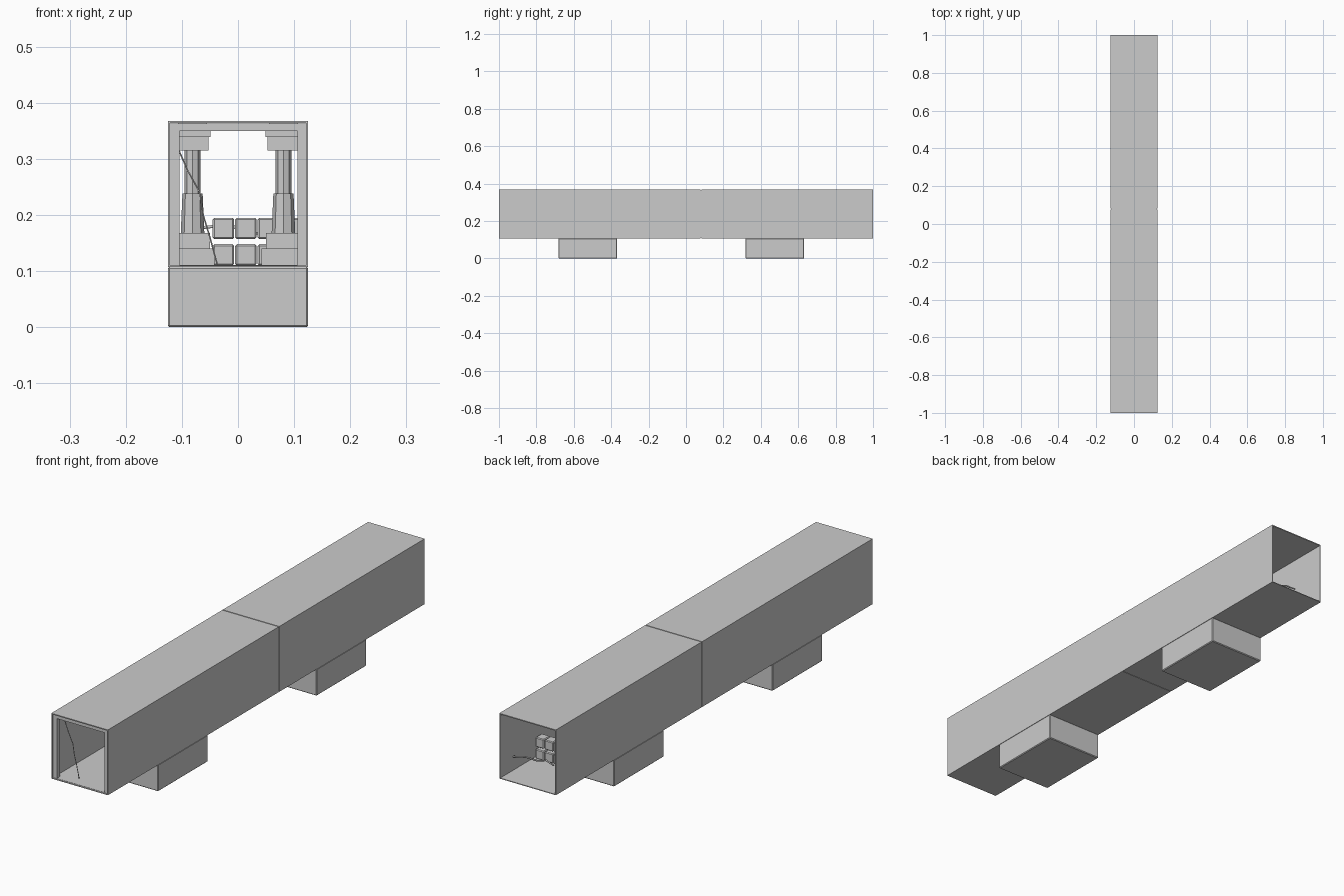
import bpy, bmesh, math
from mathutils import Vector

if "Cube" in bpy.data.objects:
    bpy.data.objects.remove(bpy.data.objects["Cube"])


def box(name, x0, x1, y0, y1, z0, z1, bevel=0.0):
    bm = bmesh.new()
    bmesh.ops.create_cube(bm, size=1)
    for v in bm.verts:
        v.co = Vector(((x0 + x1) / 2 + v.co.x * (x1 - x0),
                       (y0 + y1) / 2 + v.co.y * (y1 - y0),
                       (z0 + z1) / 2 + v.co.z * (z1 - z0)))
    if bevel:
        bmesh.ops.bevel(bm, geom=bm.edges[:], offset=bevel, segments=1, affect='EDGES')
    return to_object(name, bm)


def to_object(name, bm):
    me = bpy.data.meshes.new(name)
    bm.to_mesh(me)
    bm.free()
    ob = bpy.data.objects.new(name, me)
    bpy.context.collection.objects.link(ob)
    return ob


def tube(name, outer, inner, y0, y1):
    """Open rectangular tube along y; rectangles are (x0, x1, z0, z1)."""
    bm = bmesh.new()
    rings = []
    for r, y in ((outer, y0), (outer, y1), (inner, y1), (inner, y0)):
        a, b, c, d = r
        rings.append([bm.verts.new((x, y, z)) for x, z in ((a, c), (b, c), (b, d), (a, d))])
    for i in range(4):
        p, q = rings[i], rings[(i + 1) % 4]
        for j in range(4):
            k = (j + 1) % 4
            bm.faces.new((p[j], p[k], q[k], q[j]))
    bmesh.ops.recalc_face_normals(bm, faces=bm.faces[:])
    return to_object(name, bm)


def cylinder(name, x, y, z0, z1, r0, r1, sides=8):
    bm = bmesh.new()
    bmesh.ops.create_cone(bm, cap_ends=True, segments=sides, radius1=r0, radius2=r1, depth=z1 - z0)
    bmesh.ops.translate(bm, verts=bm.verts, vec=(x, y, (z0 + z1) / 2))
    return to_object(name, bm)


def cable(name, points, radius):
    cu = bpy.data.curves.new(name, 'CURVE')
    cu.dimensions = '3D'
    cu.bevel_depth = radius
    cu.bevel_resolution = 1
    cu.use_fill_caps = True
    sp = cu.splines.new('POLY')
    sp.points.add(len(points) - 1)
    for p, co in zip(sp.points, points):
        p.co = (*co, 1)
    ob = bpy.data.objects.new(name, cu)
    bpy.context.collection.objects.link(ob)


# Hollow body in two lengths with a narrow joint
OUT = (-0.125, 0.125, 0.107, 0.368)
INN = (-0.121, 0.121, 0.110, 0.364)
tube("front_shell", OUT, INN, -1.0, 0.077)
tube("rear_shell", OUT, INN, 0.082, 1.0)
tube("joint_liner", (-0.123, 0.123, 0.1085, 0.366), INN, 0.07, 0.09)

# Recessed frame in the front opening
tube("front_frame", (-0.121, 0.1215, 0.1085, 0.3635), (-0.104, 0.106, 0.111, 0.350), -0.995, -0.975)

# Undercarriage blocks
for name, y in (("front_undercarriage", -0.525), ("rear_undercarriage", 0.475)):
    box(name, -0.125, 0.125, y - 0.157, y + 0.157, 0.0, 0.108, 0.003)

# Stepped interior columns
Y = 0.3
for side, s in (("left", -1), ("right", 1)):
    x = 0.081 * s
    for part, half, z0, z1 in (("plinth", 0.039, 0.11, 0.14), ("base", 0.031, 0.14, 0.168),
                               ("capital", 0.028, 0.315, 0.339), ("top_slab", 0.032, 0.339, 0.350),
                               ("ceiling_pad", 0.026, 0.350, 0.365)):
        box(f"{side}_column_{part}", x - half, x + half if s < 0 else min(x + half, 0.121),
            Y - half, Y + half, z0, z1)
    cylinder(f"{side}_column_sleeve", x, Y, 0.168, 0.238, 0.021, 0.018)
    cylinder(f"{side}_column_shaft", x, Y, 0.238, 0.315, 0.014, 0.014)

# Two rows of crates near the rear, with a gap between the rows
for row, z in enumerate((0.110, 0.157)):
    for i in range(4):
        x = -0.045 + 0.040 * i
        box(f"crate_{row}_{i}", x, x + 0.038, 0.75, 0.79, z, z + 0.038, 0.003)

# Loose cables at both ends
cable("front_cable", [(-0.119, -0.94, 0.345), (-0.104, -0.94, 0.312), (-0.090, -0.942, 0.280),
                      (-0.068, -0.945, 0.240), (-0.062, -0.945, 0.200), (-0.050, -0.947, 0.160),
                      (-0.037, -0.95, 0.112)], 0.0015)
cable("rear_cable", [(0.119, 0.92, 0.166), (0.070, 0.91, 0.173), (0.024, 0.90, 0.166),
                     (-0.020, 0.91, 0.184), (-0.040, 0.915, 0.180), (-0.060, 0.92, 0.178)], 0.003)
